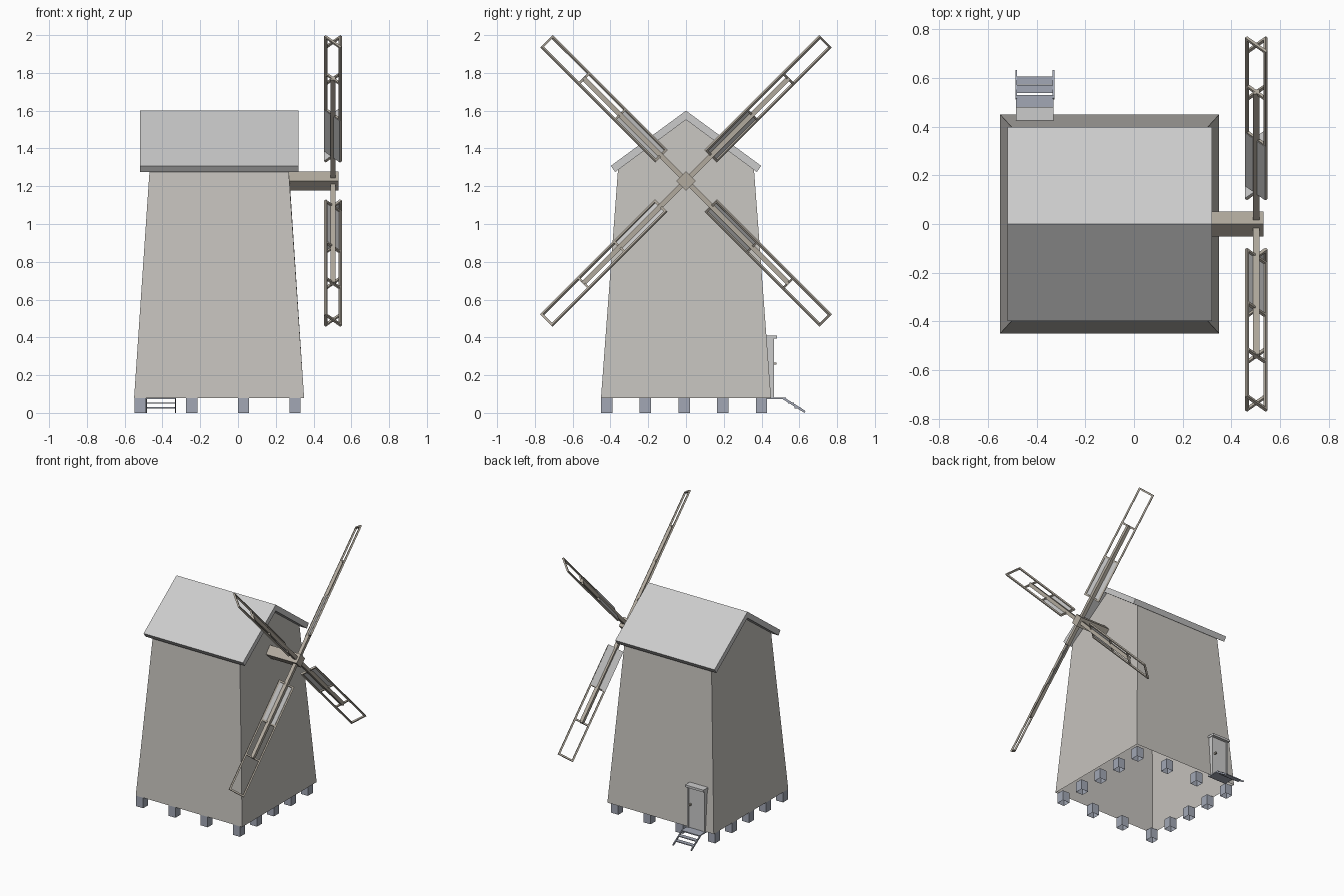
import bpy, bmesh, math
from mathutils import Matrix, Vector

if "Cube" in bpy.data.objects:
    bpy.data.objects.remove(bpy.data.objects["Cube"])


def make(name, bm, mat=None):
    me = bpy.data.meshes.new(name)
    bm.to_mesh(me)
    bm.free()
    ob = bpy.data.objects.new(name, me)
    bpy.context.collection.objects.link(ob)
    if mat:
        me.materials.append(mat)
    return ob


def colour(name, rgb):
    m = bpy.data.materials.new(name)
    m.diffuse_color = (*rgb, 1)
    m.use_nodes = True
    m.node_tree.nodes["Principled BSDF"].inputs["Base Color"].default_value = m.diffuse_color
    return m


def box(bm, lo, hi, mat=Matrix()):
    lo, hi = Vector(lo), Vector(hi)
    size = Matrix.Diagonal((*(hi - lo), 1))
    bmesh.ops.create_cube(bm, size=1, matrix=mat @ Matrix.Translation((lo + hi) / 2) @ size)


def beam(bm, a, b, width, thick):
    # bar running between two points in a plane of constant x
    a, b = Vector(a), Vector(b)
    d = (b - a).normalized()
    x = Vector((1, 0, 0))
    n = d.cross(x)
    m = Matrix((x, n, d)).transposed().to_4x4()
    m.translation = a
    box(bm, (-width / 2, -thick / 2, 0), (width / 2, thick / 2, (b - a).length), m)


plaster = colour("weathered_boards", (0.56, 0.54, 0.51))
stone = colour("blue_grey_wood", (0.36, 0.39, 0.46))
wood = colour("brown_wood", (0.44, 0.40, 0.34))

# tapered body with gabled ends, open underneath
bm = bmesh.new()
cx = -0.10
rings = []
for s in (-1, 1):
    rings.append([bm.verts.new(p) for p in (
        (cx + s * 0.45, -0.45, 0.08), (cx + s * 0.368, -0.36, 1.288),
        (cx + s * 0.352, 0, 1.555), (cx + s * 0.368, 0.36, 1.288),
        (cx + s * 0.45, 0.45, 0.08))])
for r in rings:
    bm.faces.new(r)
for i in range(4):
    bm.faces.new((rings[0][i], rings[0][i + 1], rings[1][i + 1], rings[1][i]))
bmesh.ops.recalc_face_normals(bm, faces=bm.faces)
make("mill_body", bm, plaster)

# roof: extruded chevron profile
bm = bmesh.new()
profile = [(-0.398, 1.308), (0, 1.6), (0.398, 1.308), (0.375, 1.275), (0, 1.552), (-0.375, 1.275)]
ends = [[bm.verts.new((x, y, z)) for y, z in profile] for x in (-0.52, 0.32)]
for i in range(6):
    j = (i + 1) % 6
    bm.faces.new((ends[0][i], ends[0][j], ends[1][j], ends[1][i]))
for e in ends:
    bm.faces.new((e[0], e[1], e[4], e[5]))
    bm.faces.new((e[1], e[2], e[3], e[4]))
bmesh.ops.recalc_face_normals(bm, faces=bm.faces)
make("roof", bm)

# stilts around the perimeter, open top and bottom
bm = bmesh.new()
for i in range(4):
    for j in range(5):
        if i in (0, 3) or j in (0, 4):
            x, y = -0.517 + i * 0.273, -0.42 + j * 0.205
            box(bm, (x - 0.03, y - 0.03, 0), (x + 0.03, y + 0.03, 0.08))
bm.normal_update()
bmesh.ops.delete(bm, geom=[f for f in bm.faces if abs(f.normal.z) > 0.5], context='FACES_ONLY')
make("stilts", bm, stone)

# square wind shaft standing on its edge
hub = Vector((0.503, 0, 1.228))
bm = bmesh.new()
turn = Matrix.Translation((0, 0, hub.z)) @ Matrix.Rotation(math.pi / 4, 4, 'X')
box(bm, (0.22, -0.036, -0.036), (0.532, 0.036, 0.036), turn)
make("wind_shaft", bm, wood)

# four pitched sails: local x = width, y = normal, z = along the arm
for k in range(4):
    spin = Matrix.Translation(hub) @ Matrix.Rotation(math.pi / 4 + k * math.pi / 2, 4, 'X')
    pitch = spin @ Matrix.Rotation(-math.pi / 4, 4, 'Z')
    bm = bmesh.new()
    box(bm, (-0.013, -0.013, 0), (0.013, 0.013, 0.77), spin)
    for s in (-1, 1):
        box(bm, (s * 0.054 - 0.006, -0.006, 0.185), (s * 0.054 + 0.006, 0.006, 1.045), pitch)
    for r in (0.191, 0.495, 0.765, 1.039):
        box(bm, (-0.05, -0.006, r - 0.006), (0.05, 0.006, r + 0.006), pitch)
    make(f"sail_frame_{k + 1}", bm, wood)
    bm = bmesh.new()
    box(bm, (-0.058, -0.008, 0.185), (0.058, -0.003, 0.495), pitch)
    make(f"sail_cloth_{k + 1}", bm)

# the sail pitch check: width runs along tangent + x

# door with lintel and handle on the back wall
bm = bmesh.new()
box(bm, (-0.475, 0.42, 0.08), (-0.34, 0.458, 0.395))
make("door", bm)
bm = bmesh.new()
box(bm, (-0.485, 0.425, 0.393), (-0.33, 0.482, 0.41))
for x in (-0.48, -0.347):
    box(bm, (x, 0.42, 0.08), (x + 0.012, 0.465, 0.393))
make("door_frame", bm)
bm = bmesh.new()
box(bm, (-0.367, 0.455, 0.255), (-0.357, 0.48, 0.268))
make("door_handle", bm, wood)

# landing and steps
bm = bmesh.new()
box(bm, (-0.485, 0.43, 0.073), (-0.33, 0.53, 0.081))
for y, z in ((0.555, 0.052), (0.59, 0.027)):
    box(bm, (-0.482, y - 0.016, z - 0.003), (-0.333, y + 0.016, z + 0.003))
for x in (-0.484, -0.331):
    beam(bm, (x, 0.515, 0.078), (x, 0.63, 0.005), 0.007, 0.012)
make("steps", bm, stone)
